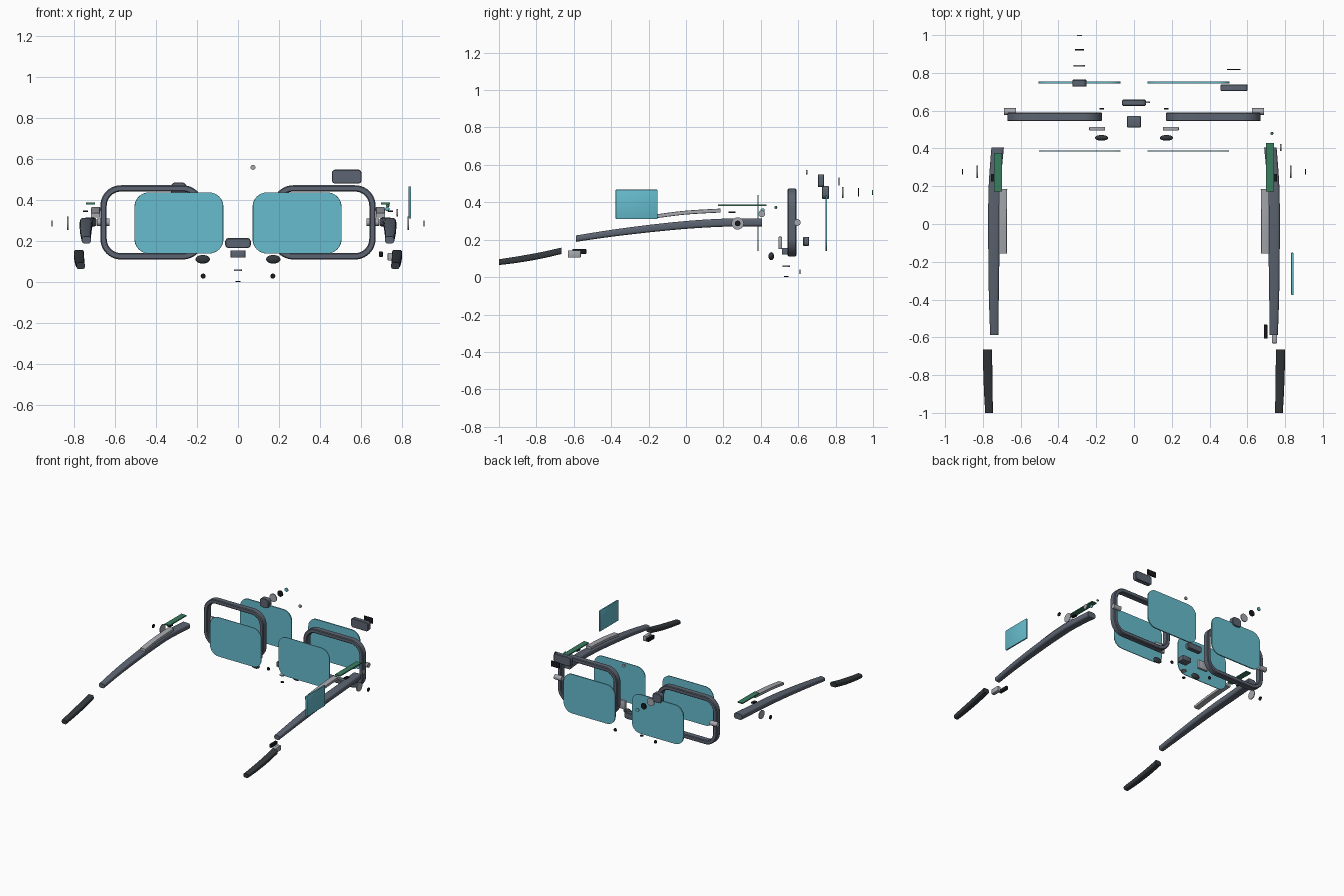
import bpy, bmesh, math
from mathutils import Vector

if "Cube" in bpy.data.objects:
    bpy.data.objects.remove(bpy.data.objects["Cube"])


def mat(name, r, g, b):
    m = bpy.data.materials.new(name)
    lin = [((c / 255 + 0.055) / 1.055) ** 2.4 for c in (r, g, b)]
    m.diffuse_color = (*lin, 1)
    m.use_nodes = True
    m.node_tree.nodes["Principled BSDF"].inputs["Base Color"].default_value = m.diffuse_color
    return m


GRAY = mat("frame gray", 93, 101, 114)
TEAL = mat("lens teal", 102, 188, 205)
LIGHT = mat("light metal", 166, 169, 175)
GREEN = mat("circuit green", 58, 125, 96)
RUBBER = mat("dark rubber", 52, 57, 61)
BLACK = mat("black", 24, 25, 28)


def finish(name, bm, m):
    bmesh.ops.recalc_face_normals(bm, faces=bm.faces)
    me = bpy.data.meshes.new(name)
    bm.to_mesh(me)
    bm.free()
    for p in me.polygons:
        p.use_smooth = True
    me.set_sharp_from_angle(angle=math.radians(32))
    me.materials.append(m)
    ob = bpy.data.objects.new(name, me)
    bpy.context.collection.objects.link(ob)
    return ob


def loft(name, m, loops, ring=False):
    bm = bmesh.new()
    rows = [[bm.verts.new(p) for p in lp] for lp in loops]
    n = len(rows[0])
    pairs = list(zip(rows, rows[1:]))
    if ring:
        pairs.append((rows[-1], rows[0]))
    for a, b in pairs:
        for i in range(n):
            bm.faces.new((a[i], a[(i + 1) % n], b[(i + 1) % n], b[i]))
    if not ring:
        bm.faces.new(rows[0])
        bm.faces.new(rows[-1])
    return finish(name, bm, m)


def rounded(cx, cz, w, h, r, y, seg=8):
    """Rounded rectangle in the xz plane at depth y."""
    pts = []
    for k, (sx, sz) in enumerate(((1, 1), (-1, 1), (-1, -1), (1, -1))):
        for i in range(seg + 1):
            a = math.pi / 2 * (k + i / seg)
            pts.append((cx + sx * (w / 2 - r) + r * math.cos(a), y,
                        cz + sz * (h / 2 - r) + r * math.sin(a)))
    return pts


def slab(name, m, x, z, w, h, r, y0, y1, bev=0.0):
    """Rounded plate or block facing along y, with chamfered rims."""
    prof = [(0, y0), (0, y1)] if not bev else \
        [(bev, y0), (0, y0 + bev), (0, y1 - bev), (bev, y1)]
    return loft(name, m, [rounded(x, z, w - 2 * d, h - 2 * d, r - d, y) for d, y in prof])


def box(name, m, c, s, bev=0.0):
    bm = bmesh.new()
    bmesh.ops.create_cube(bm, size=1)
    for v in bm.verts:
        v.co = Vector([v.co[i] * s[i] + c[i] for i in range(3)])
    if bev:
        bmesh.ops.bevel(bm, geom=list(bm.edges), offset=bev, segments=2,
                        profile=0.5, affect='EDGES')
    return finish(name, bm, m)


def disc(name, m, c, r, depth, axis):
    loops = []
    for t in (-depth / 2, depth / 2):
        lp = []
        for i in range(28):
            a = 2 * math.pi * i / 28
            p = [r * math.cos(a), r * math.sin(a)]
            p.insert(axis, t)
            lp.append([p[k] + c[k] for k in range(3)])
        loops.append(lp)
    return loft(name, m, loops)


def ball(name, m, c, s):
    bm = bmesh.new()
    bmesh.ops.create_uvsphere(bm, u_segments=24, v_segments=14, radius=1)
    for v in bm.verts:
        v.co = Vector([v.co[i] * s[i] + c[i] for i in range(3)])
    return finish(name, bm, m)


def smooth_path(keys, steps=6):
    """Catmull-Rom samples through the key tuples."""
    out = []
    for i in range(len(keys) - 1):
        p = [keys[max(0, min(len(keys) - 1, i + k))] for k in (-1, 0, 1, 2)]
        for s in range(steps):
            t = s / steps
            out.append([0.5 * (2 * b + (c - a) * t + (2 * a - 5 * b + 4 * c - d) * t * t
                               + (3 * b - a - 3 * c + d) * t ** 3) for a, b, c, d in zip(*p)])
    return out + [list(keys[-1])]


def arm(name, m, side, keys, r):
    """Bar along y; keys are (x, y, z, width, height)."""
    loft(name, m, [rounded(side * x, z, w, h, r, y, 4) for x, y, z, w, h in smooth_path(keys)])


TEMPLE = [(0.722, 0.405, 0.293, 0.066, 0.043), (0.738, 0.2, 0.291, 0.063, 0.043),
          (0.741, 0.0, 0.279, 0.062, 0.042), (0.742, -0.2, 0.259, 0.058, 0.040),
          (0.742, -0.4, 0.234, 0.052, 0.037), (0.739, -0.587, 0.206, 0.045, 0.034)]
TIP = [(0.776, -0.665, 0.141, 0.049, 0.034), (0.774, -0.78, 0.115, 0.048, 0.035),
       (0.771, -0.9, 0.094, 0.045, 0.034), (0.767, -1.0, 0.080, 0.041, 0.031)]
BATTERY = [(0.693, 0.185, 0.356, 0.044, 0.021), (0.695, 0.0, 0.345, 0.044, 0.021),
           (0.695, -0.155, 0.326, 0.044, 0.021)]

for s, tag in ((-1, "left"), (1, "right")):
    # rim and the two lens layers
    sec = [(0, 0.549), (0, 0.586), (0.005, 0.591), (0.026, 0.591),
           (0.031, 0.586), (0.031, 0.549), (0.026, 0.544), (0.005, 0.544)]
    loft(tag + "_rim", GRAY, [rounded(s * 0.42, 0.292, 0.502 - 2 * d, 0.362 - 2 * d,
                                      0.1 - d, y, 10) for d, y in sec], ring=True)
    slab(tag + "_rear_lens", TEAL, s * 0.288, 0.289, 0.432, 0.298, 0.07, 0.383, 0.388)
    slab(tag + "_front_lens", TEAL, s * 0.288, 0.289, 0.434, 0.298, 0.07, 0.745, 0.754)
    # temple, rubber tip, battery
    arm(tag + "_temple", GRAY, s, TEMPLE, 0.013)
    arm(tag + "_temple_tip", RUBBER, s, TIP, 0.011)
    arm(tag + "_battery", LIGHT, s, BATTERY, 0.004)
    # hinge barrel
    disc(tag + "_hinge", LIGHT, (s * 0.657, 0.595, 0.292), 0.018, 0.062, 0)
    # nose pad, its mount and screw
    ball(tag + "_nose_pad", RUBBER, (s * 0.172, 0.456, 0.112), (0.035, 0.015, 0.021))
    box(tag + "_pad_mount", LIGHT, (s * 0.195, 0.504, 0.183), (0.084, 0.02, 0.066), 0.004)
    disc(tag + "_nose_screw", BLACK, (s * 0.17, 0.61, 0.03), 0.012, 0.007, 1)
    # circuit board and chip
    y1 = 0.43 if s > 0 else 0.375
    box(tag + "_circuit_board", GREEN, (s * 0.719, (0.172 + y1) / 2, 0.384),
        (0.042, y1 - 0.172, 0.008))
    box(tag + "_chip", BLACK, (s * 0.744, 0.245, 0.346), (0.024, 0.038, 0.008))
    # speaker mesh and cap
    disc(tag + "_speaker", LIGHT, (s * 0.83, 0.276, 0.287), 0.033, 0.006, 0)
    disc(tag + "_speaker_cap", BLACK, (s * 0.907, 0.276, 0.287), 0.015, 0.005, 0)

# bridge, bridge block and discs below it
slab("bridge", GRAY, 0, 0.191, 0.125, 0.049, 0.018, 0.626, 0.658, 0.004)
box("bridge_block", GRAY, (0, 0.542, 0.138), (0.072, 0.06, 0.036), 0.003)
disc("lower_ring", LIGHT, (0, 0.535, 0.058), 0.02, 0.006, 2)
disc("lower_button", BLACK, (0, 0.535, 0.0025), 0.012, 0.005, 2)
disc("sensor_dot", LIGHT, (0.073, 0.645, 0.56), 0.012, 0.008, 1)

# camera housing and lens stack
slab("camera_housing", GRAY, -0.289, 0.453, 0.075, 0.068, 0.022, 0.727, 0.764, 0.003)
disc("camera_ring", LIGHT, (-0.289, 0.838, 0.453), 0.03, 0.007, 1)
disc("camera_lens", BLACK, (-0.289, 0.922, 0.453), 0.023, 0.007, 1)
disc("camera_glass", TEAL, (-0.289, 0.997, 0.453), 0.014, 0.006, 1)

# projector housing and window
slab("projector_housing", GRAY, 0.53, 0.515, 0.144, 0.068, 0.016, 0.705, 0.738, 0.003)
box("projector_window", BLACK, (0.528, 0.818, 0.512), (0.072, 0.007, 0.042))

# touch panel beside the right arm
box("touch_panel", TEAL, (0.838, -0.264, 0.389), (0.012, 0.224, 0.157), 0.003)

# charging port and contact on the right arm
box("charge_port", LIGHT, (0.744, -0.597, 0.124), (0.028, 0.07, 0.038), 0.004)
box("charge_contact", BLACK, (0.697, -0.57, 0.137), (0.018, 0.074, 0.026), 0.002)

# side button and indicator lights
disc("side_button", LIGHT, (0.777, 0.405, 0.338), 0.018, 0.006, 0)
ball("indicator_light", TEAL, (0.728, 0.41, 0.357), (0.011, 0.011, 0.011))
ball("small_light", GREEN, (0.73, 0.48, 0.373), (0.008, 0.008, 0.008))
